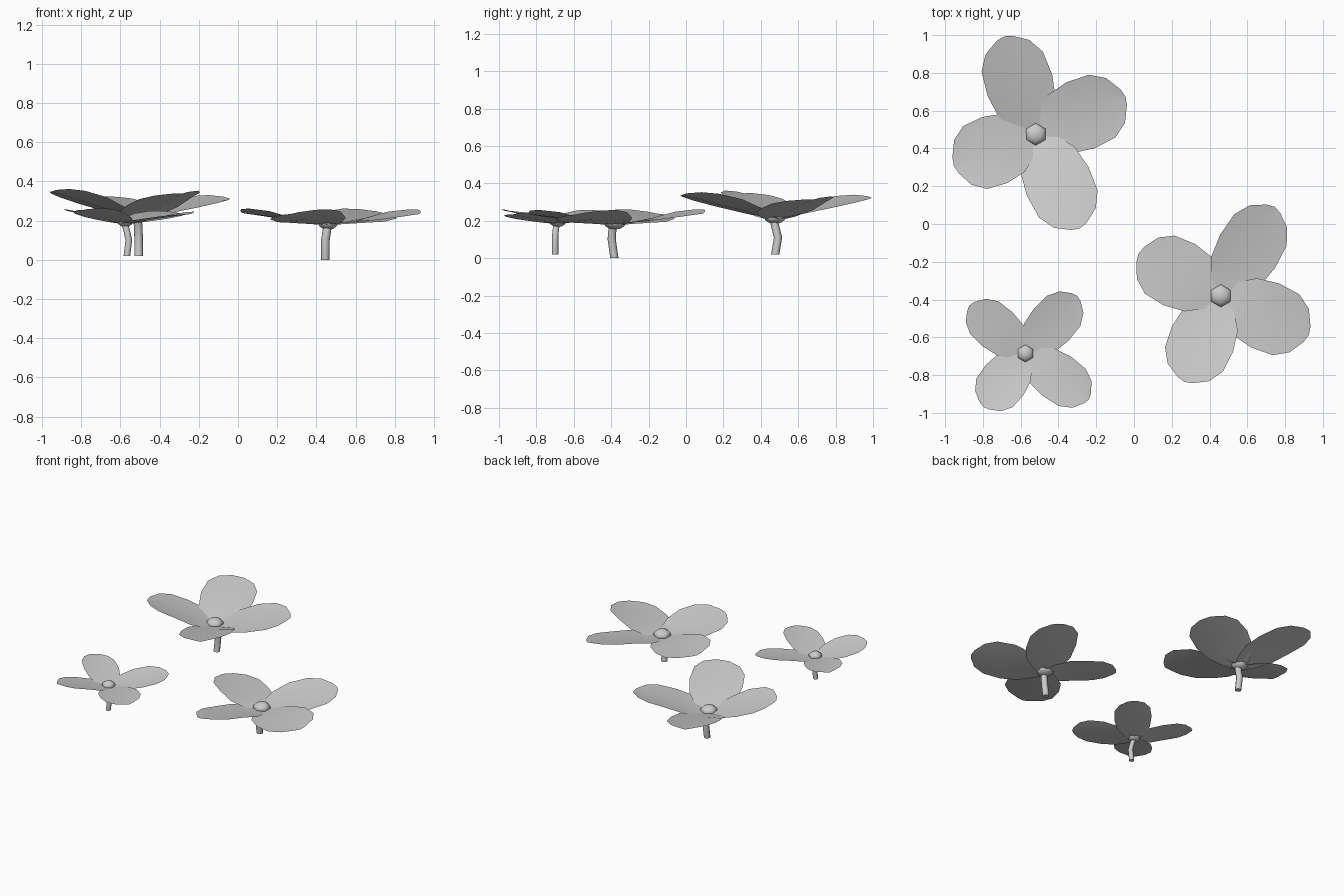
import bpy
from math import sin, cos, radians, pi
from mathutils import Vector

if "Cube" in bpy.data.objects:
    bpy.data.objects.remove(bpy.data.objects["Cube"])


def make_object(name, verts, faces):
    mesh = bpy.data.meshes.new(name)
    mesh.from_pydata(verts, [], faces)
    mesh.shade_smooth()
    ob = bpy.data.objects.new(name, mesh)
    bpy.context.collection.objects.link(ob)
    return ob


# Petal outline: fraction of length, fraction of half width
PROFILE = [(0.0, 0.3), (0.08, 0.52), (0.27, 0.88), (0.5, 1.0),
           (0.74, 0.95), (0.89, 0.68), (0.98, 0.24)]


def petal(name, centre, angle, length, half, rise, twist, cup):
    """Cupped sheet, three vertices across, with its left edge lifted."""
    a = radians(angle)
    out, side = Vector((cos(a), sin(a), 0)), Vector((-sin(a), cos(a), 0))
    verts, faces = [], []
    for t, w in PROFILE:
        for s in (-1, 0, 1):
            bow = 0.02 if s == 0 and t > 0.9 else 0
            z = rise * t + s * w * twist * min(1, t * 2) + cup * s * s * w * min(1, t * 2.5)
            verts.append(Vector(centre) + out * length * (t + bow)
                         + side * half * w * s + Vector((0, 0, z)))
    for r in range(len(PROFILE) - 1):
        for c in range(2):
            i = r * 3 + c
            faces.append((i, i + 3, i + 4, i + 1))
    return make_object(name, verts, faces)


def stem(name, path, radius, sides=8):
    """Bent tube through a few points, closed at both ends."""
    verts = [(x + radius * cos(2 * pi * k / sides), y + radius * sin(2 * pi * k / sides), z)
             for x, y, z in path for k in range(sides)]
    faces = [(r * sides + k, r * sides + (k + 1) % sides,
              (r + 1) * sides + (k + 1) % sides, (r + 1) * sides + k)
             for r in range(len(path) - 1) for k in range(sides)]
    faces.append(tuple(reversed(range(sides))))
    faces.append(tuple(range((len(path) - 1) * sides, len(path) * sides)))
    ob = make_object(name, verts, faces)
    ob.data.polygons[-1].use_smooth = ob.data.polygons[-2].use_smooth = False
    return ob


# Each petal: angle, length, half width, rise to the tip
FLOWERS = {
    "tall_flower": dict(
        centre=(-0.52, 0.475, 0.21), bud=0.059, twist=0.018, cup=0.022, radius=0.022,
        stem=[(-0.507, 0.477, 0.02), (-0.507, 0.492, 0.11), (-0.51, 0.475, 0.18), (-0.515, 0.465, 0.22)],
        petals=[(108, 0.545, 0.18, 0.115), (23, 0.515, 0.19, 0.105),
                (-65, 0.55, 0.18, 0.13), (201, 0.465, 0.187, 0.14)]),
    "wide_flower": dict(
        centre=(0.46, -0.38, 0.18), bud=0.06, twist=0.027, cup=0.012, radius=0.022,
        stem=[(0.446, -0.383, 0.0), (0.446, -0.397, 0.1), (0.452, -0.395, 0.14), (0.46, -0.385, 0.19)],
        petals=[(59, 0.55, 0.17, 0.06), (-24, 0.51, 0.185, 0.055),
                (247, 0.495, 0.175, 0.055), (153, 0.49, 0.182, 0.06)]),
    "small_flower": dict(
        centre=(-0.575, -0.685, 0.185), bud=0.046, twist=0.012, cup=0.012, radius=0.017,
        stem=[(-0.567, -0.7, 0.02), (-0.557, -0.7, 0.1), (-0.568, -0.697, 0.15), (-0.58, -0.688, 0.19)],
        petals=[(139, 0.39, 0.12, 0.065), (48, 0.41, 0.125, 0.055),
                (-36, 0.415, 0.128, 0.05), (232, 0.36, 0.128, 0.07)]),
}

for flower, f in FLOWERS.items():
    # Petals
    for n, (angle, length, half, rise) in enumerate(f["petals"], 1):
        petal(f"{flower}_petal_{n}", f["centre"], angle, length, half, rise, f["twist"], f["cup"])
    # Bent stem
    stem(f"{flower}_stem", f["stem"], f["radius"])
    # Six-sided flattened bud in the middle
    x, y, z = f["centre"]
    bpy.ops.mesh.primitive_uv_sphere_add(segments=6, ring_count=6, radius=f["bud"],
                                         location=(x, y, z + 0.012))
    bud = bpy.context.object
    bud.name = f"{flower}_bud"
    bud.scale.z = 0.65
    bpy.ops.object.shade_smooth()
